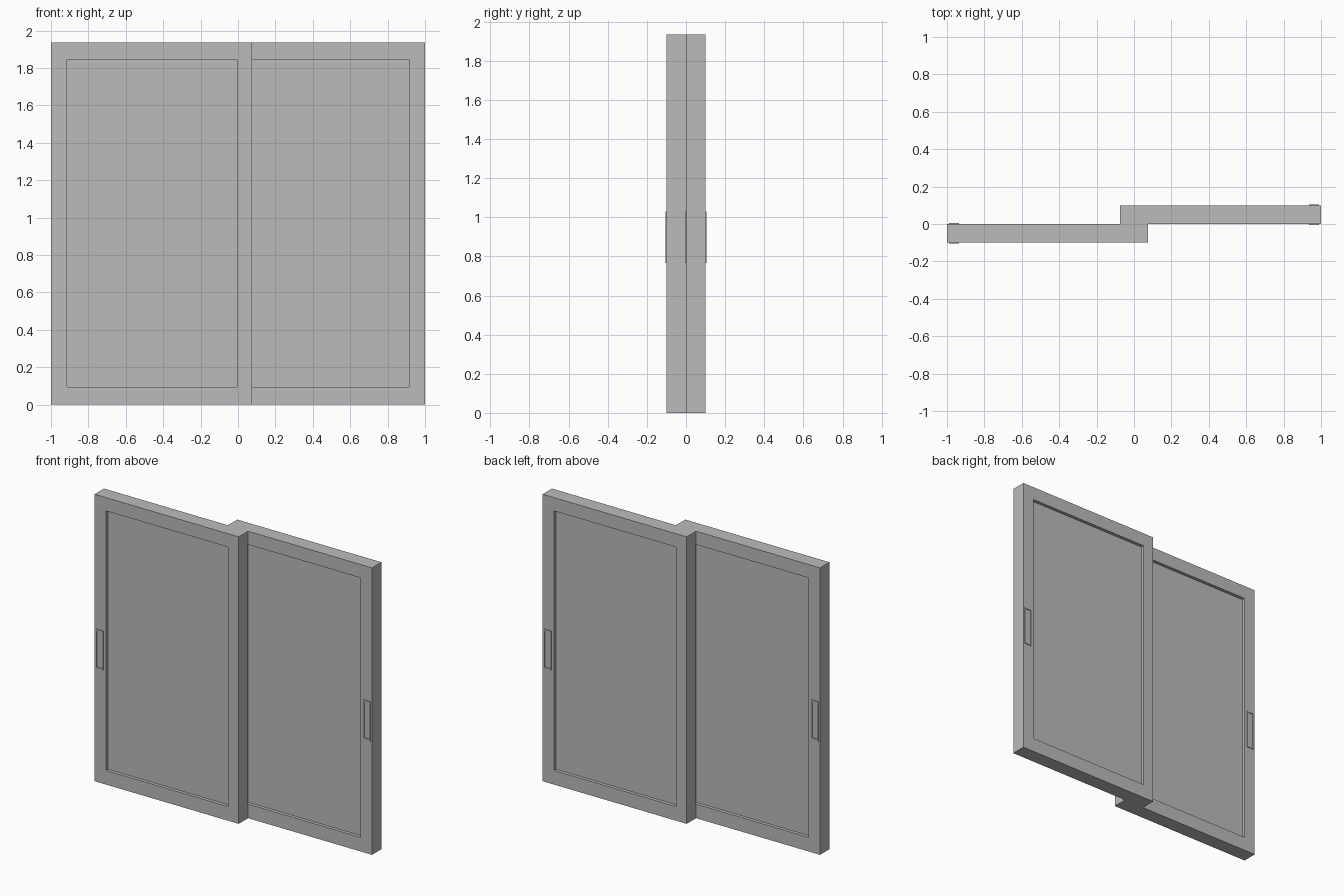
import bpy
import bmesh

cube = bpy.data.objects.get("Cube")
if cube:
    bpy.data.objects.remove(cube, do_unlink=True)

# Single plain colour
GREY = (0.5, 0.5, 0.5, 1.0)
grey = bpy.data.materials.new("plain grey")
grey.use_nodes = True
grey.diffuse_color = GREY
grey.node_tree.nodes["Principled BSDF"].inputs["Base Color"].default_value = GREY


def finish(name, bm):
    bmesh.ops.recalc_face_normals(bm, faces=bm.faces)
    mesh = bpy.data.meshes.new(name)
    bm.to_mesh(mesh)
    bm.free()
    mesh.materials.append(grey)
    obj = bpy.data.objects.new(name, mesh)
    bpy.context.collection.objects.link(obj)
    return obj


def rect(bm, x0, x1, z0, z1, y):
    return [bm.verts.new((x, y, z)) for x, z in ((x0, z0), (x1, z0), (x1, z1), (x0, z1))]


def ring(name, outer, inner, y0, y1):
    """Rectangular frame with a through opening."""
    bm = bmesh.new()
    loops = [rect(bm, *outer, y0), rect(bm, *inner, y0),
             rect(bm, *inner, y1), rect(bm, *outer, y1)]
    for a, b in zip(loops, loops[1:] + loops[:1]):
        for i in range(4):
            j = (i + 1) % 4
            bm.faces.new((a[i], a[j], b[j], b[i]))
    return finish(name, bm)


def slab(name, area, y0, y1):
    bm = bmesh.new()
    a, b = rect(bm, *area, y0), rect(bm, *area, y1)
    bm.faces.new(a)
    bm.faces.new(b)
    for i in range(4):
        j = (i + 1) % 4
        bm.faces.new((a[i], a[j], b[j], b[i]))
    return finish(name, bm)


def span(side, x0, x1, z0, z1):
    """Swap to the other side of the model when side is -1."""
    xs = sorted((x0 * side, x1 * side))
    return (xs[0], xs[1], z0, z1)


THICK, RECESS, LIP = 0.1, 0.022, 0.005

for label, side in (("front", 1), ("back", -1)):
    y0 = -THICK if side == 1 else 0.0
    y1 = y0 + THICK
    opening = span(side, -0.915, -0.005, 0.095, 1.845)

    # Door frame and its sunken panel
    ring(label + "_door_frame", span(side, -1, 0.075, 0, 1.935), opening, y0, y1)
    slab(label + "_door_panel", opening, y0 + RECESS, y1 - RECESS)

    # Raised finger pull rims on both faces
    grip = span(side, -0.99, -0.935, 0.765, 1.03)
    hollow = span(side, -0.983, -0.942, 0.775, 1.02)
    ring(label + "_door_outer_pull", grip, hollow, y0 - LIP, y0)
    ring(label + "_door_inner_pull", grip, hollow, y1, y1 + LIP)
